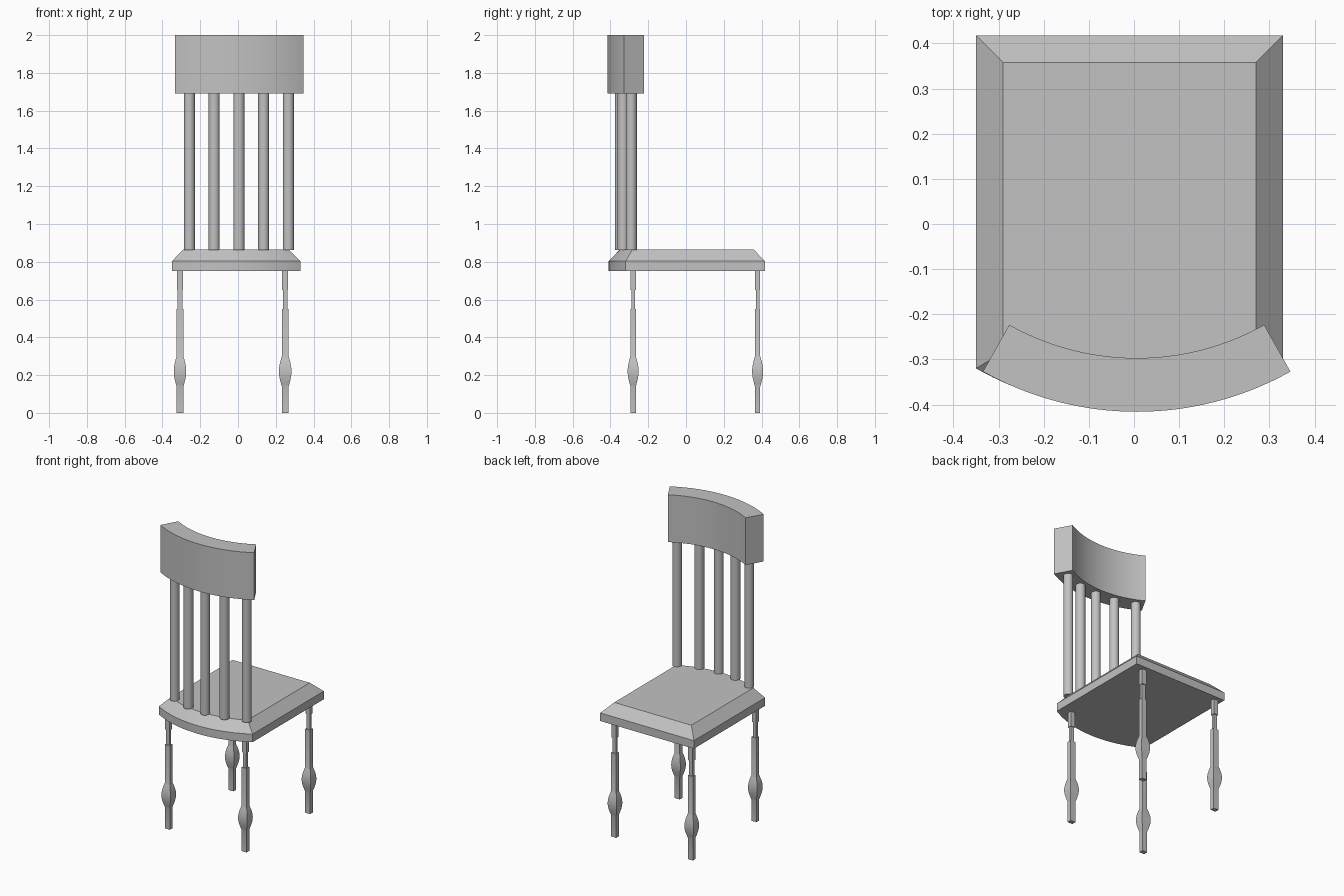
import bpy, bmesh
from math import sin, cos, pi, radians, asin, sqrt

if "Cube" in bpy.data.objects:
    bpy.data.objects.remove(bpy.data.objects["Cube"], do_unlink=True)

grey = bpy.data.materials.new("plain grey")
grey.use_nodes = True
grey.diffuse_color = (0.54, 0.54, 0.54, 1)
grey.node_tree.nodes["Principled BSDF"].inputs["Base Color"].default_value = grey.diffuse_color


def loft(name, rings):
    """Join equal rings of points with quads and cap both ends."""
    bm = bmesh.new()
    loops = [[bm.verts.new(p) for p in ring] for ring in rings]
    n = len(loops[0])
    for low, high in zip(loops, loops[1:]):
        for i in range(n):
            j = (i + 1) % n
            bm.faces.new((low[i], low[j], high[j], high[i]))
    bm.faces.new(loops[0][::-1])
    bm.faces.new(loops[-1])
    bmesh.ops.recalc_face_normals(bm, faces=bm.faces)
    mesh = bpy.data.meshes.new(name)
    bm.to_mesh(mesh)
    bm.free()
    mesh.materials.append(grey)
    obj = bpy.data.objects.new(name, mesh)
    bpy.context.collection.objects.link(obj)
    bpy.ops.object.select_all(action="DESELECT")
    obj.select_set(True)
    bpy.context.view_layer.objects.active = obj
    bpy.ops.object.shade_smooth_by_angle(angle=radians(30))
    return obj


def arc(cx, cy, radius, half_angle, steps=32):
    """Points of an arc bulging toward -y, from -x to +x."""
    angles = [half_angle * (2 * i / steps - 1) for i in range(steps + 1)]
    return [(cx + radius * sin(a), cy - radius * cos(a)) for a in angles]


def at_height(points, z):
    return [(x, y, z) for x, y in points]


# Seat: curved back edge, straight sides, sloping top border
def seat_outline(inset):
    half, radius = 0.34 - inset, 0.687 - inset
    edge = arc(-0.01, 0.277, radius, asin(half / radius))
    return edge + [(-0.01 + half, 0.418 - inset), (-0.01 - half, 0.418 - inset)]


loft("seat", [at_height(seat_outline(0), 0.75),
              at_height(seat_outline(0), 0.803),
              at_height(seat_outline(0.06), 0.865)])

# Crest rail: thick curved board
rail = arc(0.006, 0.28, 0.696, radians(29.3)) + arc(0.006, 0.28, 0.577, radians(29.3))[::-1]
loft("crest_rail", [at_height(rail, 1.69), at_height(rail, 2.0)])

# Back spindles, set along the same curve
for k in range(-2, 3):
    x = 0.131 * k
    y = 0.28 - sqrt(0.627 ** 2 - x * x)
    ring = [(0.005 + x + 0.029 * cos(2 * pi * i / 32), y + 0.029 * sin(2 * pi * i / 32))
            for i in range(32)]
    loft(f"spindle_{k + 3}", [at_height(ring, 0.863), at_height(ring, 1.695)])

# Legs: square section with a swelling below and a thin neck above
profile = [(0, 0.018, 0.014), (0.14, 0.018, 0.014)]
for i in range(1, 16):
    swell = sin(pi * i / 16)
    profile.append((0.14 + 0.01 * i, 0.018 + 0.015 * swell, 0.014 + 0.015 * swell))
profile += [(0.30, 0.018, 0.014), (0.55, 0.018, 0.014), (0.55, 0.012, 0.009),
            (0.65, 0.012, 0.009), (0.65, 0.016, 0.014), (0.752, 0.016, 0.014)]
for side, x in (("right", -0.307), ("left", 0.25)):
    for end, y in (("back", -0.28), ("front", 0.379)):
        loft(f"{end}_{side}_leg",
             [[(x + sx * w, y + sy * d, z)
               for sx, sy in ((-1, -1), (1, -1), (1, 1), (-1, 1))]
              for z, w, d in profile])
